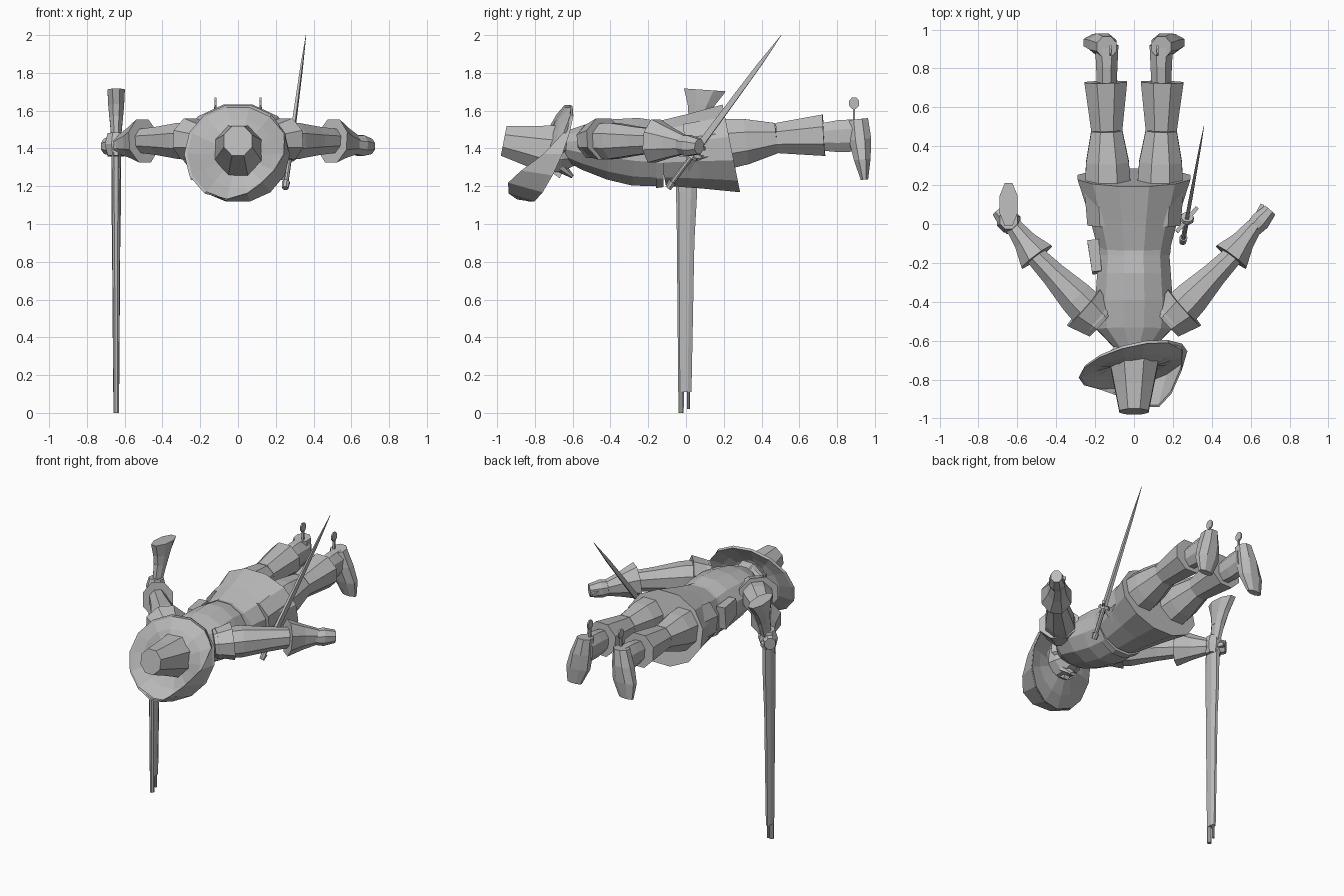
import bpy
import bmesh
import math
from mathutils import Vector

default_cube = bpy.data.objects.get("Cube")
if default_cube:
    bpy.data.objects.remove(default_cube)

# One plain colour for the whole figure
GREY = (0.5, 0.5, 0.5, 1)
material = bpy.data.materials.new("plain grey")
material.use_nodes = True
material.diffuse_color = GREY
material.node_tree.nodes["Principled BSDF"].inputs["Base Color"].default_value = GREY


def skin(name, loops, capped=True):
    """Join loops with equal point counts into a flat-shaded object."""
    bm = bmesh.new()
    rows = [[bm.verts.new(point) for point in loop] for loop in loops]
    for near, far in zip(rows, rows[1:]):
        for i in range(len(near)):
            bm.faces.new((near[i - 1], near[i], far[i], far[i - 1]))
    if capped:
        bm.faces.new(rows[0])
        bm.faces.new(rows[-1])
    bmesh.ops.recalc_face_normals(bm, faces=bm.faces[:])
    mesh = bpy.data.meshes.new(name)
    bm.to_mesh(mesh)
    bm.free()
    mesh.materials.append(material)
    bpy.context.collection.objects.link(bpy.data.objects.new(name, mesh))


def tube(name, start, end, widths, depths=None, sides=8, lean=0.0):
    """Faceted tube with evenly spaced sections, given by their half sizes."""
    start, end = Vector(start), Vector(end)
    axis = (end - start).normalized()
    upright = abs(axis.z) > 0.9
    across = Vector((1, 0, 0)) if upright else axis.cross(Vector((0, 0, 1))).normalized()
    up = across.cross(axis) - axis * lean
    fit = 1 / math.cos(math.pi / sides)
    loops = []
    for index, (width, depth) in enumerate(zip(widths, depths or widths)):
        centre = start.lerp(end, index / (len(widths) - 1))
        angles = [math.tau * (side + 0.5) / sides for side in range(sides)]
        loops.append([centre + across * width * fit * math.cos(angle)
                      + up * depth * fit * math.sin(angle) for angle in angles])
    skin(name, loops)


# Torso, belt, coat skirt and hip pouch
tube("torso", (0, -.68, 1.42), (0, -.13, 1.37), sides=12,
     widths=[.06, .19, .2, .19, .18], depths=[.06, .12, .16, .18, .17])
tube("belt", (0, -.16, 1.37), (0, -.12, 1.37), sides=12,
     widths=[.185, .19], depths=[.18, .175])
tube("coat_skirt", (0, -.14, 1.37), (0, .24, 1.4), sides=12, lean=.12,
     widths=[.18, .23, .29], depths=[.17, .2, .235])
tube("hip_pouch", (-.19, -.25, 1.42), (-.21, -.09, 1.4), sides=4,
     widths=[.025, .03], depths=[.06, .08])

# Head, collar, nose and beard
tube("head", (0, -.8, 1.4), (0, -.58, 1.38),
     widths=[.1, .11, .1, .06], depths=[.1, .12, .11, .07])
tube("collar", (0, -.66, 1.42), (0, -.62, 1.42), widths=[.13, .09], depths=[.07, .07])
tube("nose", (0, -.72, 1.29), (0, -.66, 1.26), sides=4, widths=[.01, .02])
tube("beard", (0, -.66, 1.3), (0, -.6, 1.25), widths=[.06, .02], depths=[.03, .01])

# Hat with a tapered crown
tube("hat_crown", (0, -.71, 1.39), (0, -.965, 1.44),
     widths=[.125, .1, .075], depths=[.135, .105, .08])


def brim_loop(radius, droop, fold=0.0, lift=0.0):
    """Wavy ring around the crown; fold turns up the front left edge."""
    loop = []
    for step in range(14):
        angle = math.tau * step / 14
        turned = fold * max(0, math.cos(angle + math.pi / 4)) ** 2
        reach = radius - turned * .08
        wave = .12 * math.cos(angle - math.pi / 3)
        loop.append((reach * math.cos(angle),
                     -.73 + droop * wave - turned * .17 + lift,
                     1.37 + reach * .94 * math.sin(angle)))
    return loop


outer_side = [brim_loop(.11, 0), brim_loop(.2, .5), brim_loop(.27, 1), brim_loop(.285, 1, fold=1)]
inner_side = [brim_loop(.28, 1, fold=1, lift=.01), brim_loop(.275, 1, lift=.015),
              brim_loop(.2, .5, lift=.015), brim_loop(.11, 0, lift=.015)]
skin("hat_brim", outer_side + inner_side, capped=False)

for sign, side in ((1, "left"), (-1, "right")):
    # Arm with flared gauntlet and hand
    tube(side + "_sleeve", (sign * .18, -.5, 1.44), (sign * .53, -.14, 1.44),
         widths=[.1, .09, .065, .05], depths=[.09, .095, .075, .06])
    tube(side + "_shoulder_cap", (sign * .17, -.51, 1.44), (sign * .26, -.43, 1.45),
         widths=[.09, .125], depths=[.08, .11])
    tube(side + "_gauntlet", (sign * .5, -.17, 1.44), (sign * .62, -.01, 1.42),
         widths=[.095, .06, .042], depths=[.115, .08, .05])
    tube(side + "_hand", (sign * .6, -.04, 1.42), (sign * .7, .07, 1.41),
         widths=[.04, .05, .035], depths=[.045, .055, .04])
    tube(side + "_thumb", (sign * .63, .02, 1.41), (sign * .66, .1, 1.4),
         sides=4, widths=[.02, .01])

    # Breeches with a flared cuff over the boot
    tube(side + "_breeches", (sign * .13, 0, 1.4), (sign * .14, .48, 1.455),
         widths=[.11, .12, .11, .08], depths=[.13, .14, .12, .08])
    tube(side + "_breeches_cuff", (sign * .14, .48, 1.455), (sign * .145, .73, 1.47),
         widths=[.08, .11], depths=[.08, .11])
    tube(side + "_boot_shaft", (sign * .14, .7, 1.46), (sign * .14, .92, 1.47),
         widths=[.05, .055, .06], depths=[.07, .085, .085])
    tube(side + "_foot", (sign * .14, .91, 1.555), (sign * .2, .945, 1.235),
         widths=[.05, .07, .08, .05], depths=[.055, .06, .045, .02])

    # Spur: stem and wheel behind the heel
    tube(side + "_spur_stem", (sign * .12, .89, 1.54), (sign * .12, .89, 1.62),
         sides=4, widths=[.006, .006])
    tube(side + "_spur_wheel", (sign * .12 - .005, .89, 1.64), (sign * .12 + .005, .89, 1.64),
         widths=[.027, .027], depths=[.03, .03])

# Musket in the right hand, from muzzle up to butt
GUN = -.645
tube("musket_forestock", (GUN, -.005, .11), (GUN, 0, .93),
     widths=[.016, .022], depths=[.034, .045])
tube("musket_lock", (GUN, 0, .92), (GUN, .005, 1.36),
     widths=[.022, .026, .026], depths=[.045, .055, .055])
tube("musket_wrist", (GUN, .005, 1.35), (GUN, .06, 1.56),
     widths=[.026, .026, .035], depths=[.055, .04, .05])
tube("musket_butt", (GUN, .06, 1.55), (GUN, .1, 1.71), lean=.18,
     widths=[.035, .042, .046], depths=[.045, .07, .11])
tube("musket_barrel", (GUN, -.026, 0), (GUN, -.03, 1.3), widths=[.014, .022])
tube("ramrod", (GUN, .013, .02), (GUN, .013, .16), widths=[.008, .008])
tube("right_fist", (GUN, .01, 1.36), (GUN, .02, 1.48), widths=[.045, .06, .045])

# Sword at the left hip
pommel, tip = Vector((.25, -.095, 1.19)), Vector((.36, .505, 2))
hilt = pommel.lerp(tip, .2)
tube("sword_pommel", pommel, pommel.lerp(tip, .04), widths=[.016, .02])
tube("sword_grip", pommel, hilt, widths=[.012, .013])
tube("sword_guard_plate", hilt, pommel.lerp(tip, .22), widths=[.035, .03])
tube("sword_blade", hilt, tip, sides=4,
     widths=[.01, .009, .007, .005, .001], depths=[.018, .016, .014, .011, .001])
tube("sword_crossguard", (.22, -.04, 1.37), (.325, .085, 1.355), sides=4, widths=[.01, .01])
